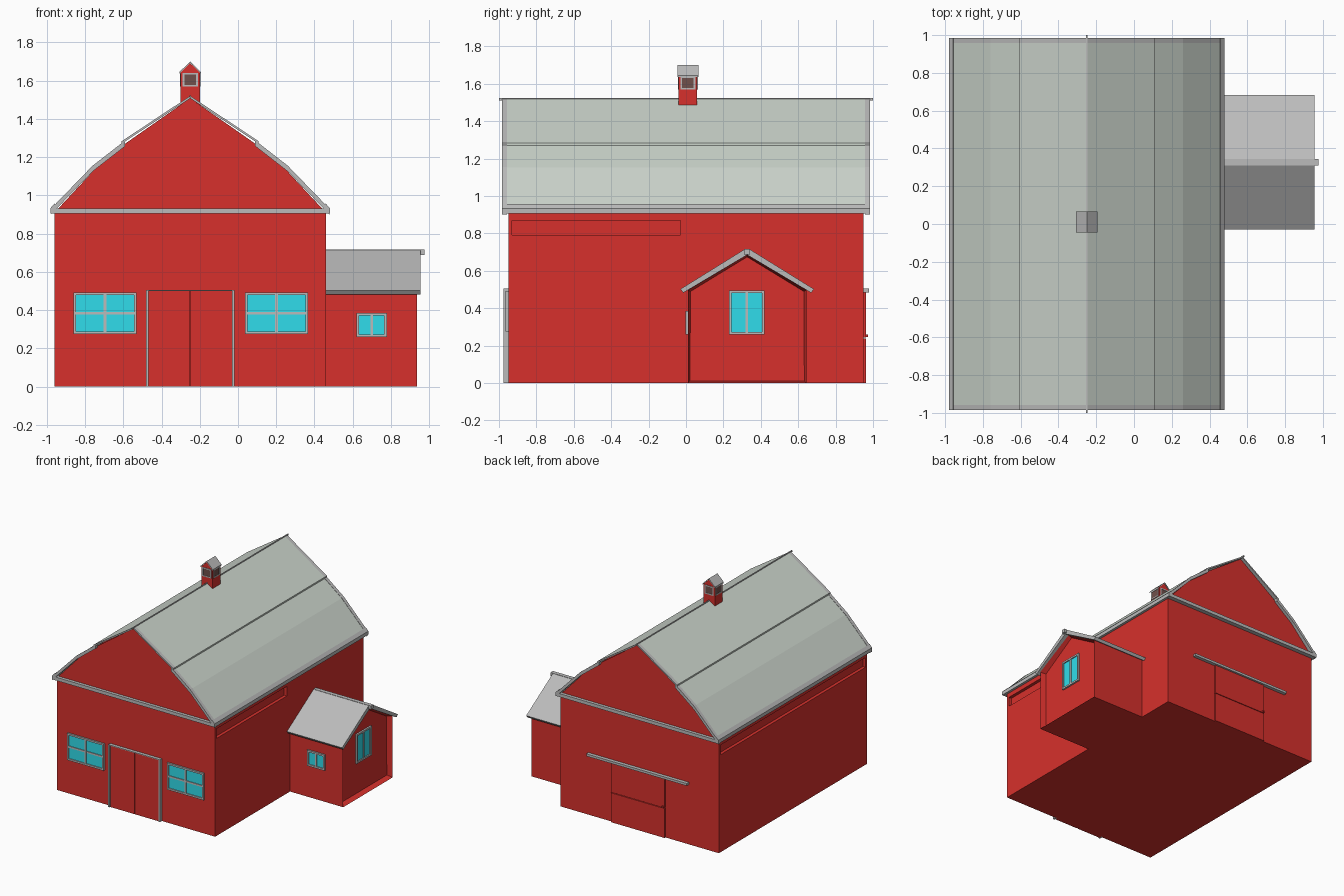
import bpy, bmesh

if "Cube" in bpy.data.objects:
    bpy.data.objects.remove(bpy.data.objects["Cube"])


def material(name, rgb):
    m = bpy.data.materials.new(name)
    m.diffuse_color = (*rgb, 1)
    m.use_nodes = True
    m.node_tree.nodes["Principled BSDF"].inputs["Base Color"].default_value = m.diffuse_color
    return m


RED = material("red", (0.68, 0.03, 0.025))
GREY = material("trim_grey", (0.5, 0.5, 0.5))
ROOF = material("roof_green_grey", (0.6, 0.66, 0.6))
BLUE = material("glass", (0.03, 0.72, 0.83))
DARK = material("dark", (0.16, 0.08, 0.07))
CX = -0.25  # barn centre line


def finish(name, bm, mat):
    bmesh.ops.recalc_face_normals(bm, faces=bm.faces)
    me = bpy.data.meshes.new(name)
    bm.to_mesh(me)
    bm.free()
    ob = bpy.data.objects.new(name, me)
    bpy.context.collection.objects.link(ob)
    me.materials.append(mat)
    return ob


def add_prism(bm, pts, axis, a, b):
    """Extrude a (horizontal, z) profile along axis from a to b."""
    put = (lambda u, z, t: (u, t, z)) if axis == 'y' else (lambda u, z, t: (t, u, z))
    ends = [[bm.verts.new(put(u, z, t)) for u, z in pts] for t in (a, b)]
    faces = [bm.faces.new(e) for e in ends]
    n = len(pts)
    for i in range(n):
        j = (i + 1) % n
        bm.faces.new((ends[0][i], ends[0][j], ends[1][j], ends[1][i]))
    return faces


def prism(name, pts, axis, a, b, mat):
    bm = bmesh.new()
    add_prism(bm, pts, axis, a, b)
    return finish(name, bm, mat)


def boxes(name, dims, mat):
    bm = bmesh.new()
    for x0, x1, y0, y1, z0, z1 in dims:
        add_prism(bm, [(x0, z0), (x1, z0), (x1, z1), (x0, z1)], 'y', y0, y1)
    return finish(name, bm, mat)


def window(name, axis, plane, out, u0, u1, z0, z1, cols=2, rows=1, pane=BLUE, w=0.014, d=0.014):
    """Framed window on the wall at axis = plane, facing direction out."""
    def slab(a, b, c, e, depth):
        p, q = sorted((plane - out * 0.004, plane + out * depth))
        return (a, b, p, q, c, e) if axis == 'y' else (p, q, a, b, c, e)
    bars = [slab(u0, u0 + w, z0, z1, d), slab(u1 - w, u1, z0, z1, d),
            slab(u0 + w, u1 - w, z0, z0 + w, d), slab(u0 + w, u1 - w, z1 - w, z1, d)]
    for i in range(1, cols):
        c = u0 + (u1 - u0) * i / cols
        bars.append(slab(c - w / 2, c + w / 2, z0 + w, z1 - w, d * 0.9))
    for i in range(1, rows):
        c = z0 + (z1 - z0) * i / rows
        bars.append(slab(u0 + w, u1 - w, c - w / 2, c + w / 2, d * 0.8))
    boxes(name + "_frame", bars, GREY)
    boxes(name + "_pane", [slab(u0 + w, u1 - w, z0 + w, z1 - w, d * 0.4)], pane)


def mirror_profile(half):
    """Half profile as (offset, z), eave to ridge, to a full profile."""
    return ([(CX - o, z) for o, z in half] +
            [(CX + o, z) for o, z in reversed(half) if o > 0])


def shell(pts, t):
    return pts + [(u, z - t) for u, z in reversed(pts)]


# Barn walls with long recessed panels under the eaves
body = boxes("barn_walls", [(-0.96, 0.46, -0.95, 0.95, 0, 0.91)], RED)
cut = boxes("recess_cutter", [(0.435, 0.6, -0.93, -0.03, 0.79, 0.868),
                              (-1.1, -0.935, -0.93, 0.93, 0.79, 0.868)], RED)
cut.hide_render = True
cut.hide_viewport = True
mod = body.modifiers.new("recess", 'BOOLEAN')
mod.operation = 'DIFFERENCE'
mod.solver = 'EXACT'
mod.object = cut

# Gable ends and eave belt
prism("gable", mirror_profile([(0.70, 0.92), (0.495, 1.14), (0.34, 1.27), (0, 1.508)]),
      'y', -0.96, 0.96, RED)
boxes("eave_belt", [(-0.98, 0.48, -0.985, 0.985, 0.905, 0.932)], GREY)

# Curved lower roof, thin upper roof, rake and eave trim
low = [(0.728, 0.93), (0.51, 1.155), (0.34, 1.287)]
up = [(0.358, 1.283), (0, 1.52)]
for s, side in ((-1, "left"), (1, "right")):
    lo = [(CX + s * o, z) for o, z in low]
    hi = [(CX + s * o, z) for o, z in up]
    prism(side + "_lower_roof", shell([(u, z - 0.003) for u, z in lo], 0.022), 'y', -0.957, 0.957, ROOF)
    prism(side + "_upper_roof", shell(hi, 0.012), 'y', -0.957, 0.957, ROOF)
    for e, end in ((-1, "front"), (1, "back")):
        a, b = sorted((e * 0.957, e * 0.985))
        prism(f"{side}_{end}_lower_rake", shell(lo, 0.03), 'y', a, b, GREY)
        prism(f"{side}_{end}_upper_rake", shell(hi, 0.013), 'y', a, b, GREY)
    prism(side + "_eave_trim", [(CX + s * o, z) for o, z in
          ((0.73, 0.92), (0.73, 0.934), (0.708, 0.957), (0.69, 0.92))], 'y', -0.985, 0.985, GREY)
boxes("ridge_cap", [(CX - 0.004, CX + 0.004, -1.0, 1.0, 1.511, 1.523)], GREY)

# Cupola
prism("cupola_body", [(-0.30, 1.46), (-0.20, 1.46), (-0.20, 1.645), (CX, 1.69), (-0.30, 1.645)],
      'y', -0.04, 0.06, RED)
prism("cupola_roof", shell([(-0.306, 1.645), (CX, 1.70), (-0.194, 1.645)], 0.009),
      'y', -0.046, 0.066, GREY)
for s in (-1, 1):
    window("cupola_end_opening", 'y', 0.01 + s * 0.05, s, -0.29, -0.21, 1.568, 1.64, 1, 1, DARK, 0.009, 0.004)
    window("cupola_side_opening", 'x', CX + s * 0.05, s, -0.03, 0.05, 1.568, 1.64, 1, 1, DARK, 0.009, 0.004)

# Side annex with a recessed end wall
AY = 0.327
bm = bmesh.new()
ends = add_prism(bm, [(0.01, 0), (0.644, 0), (0.644, 0.497), (AY, 0.69), (0.01, 0.497)], 'x', 0.45, 0.937)
bmesh.ops.recalc_face_normals(bm, faces=bm.faces)
bmesh.ops.inset_region(bm, faces=[ends[1]], thickness=0.016)
bmesh.ops.translate(bm, verts=ends[1].verts, vec=(-0.045, 0, 0))
finish("annex_walls", bm, RED)
for s, side in ((-1, "front"), (1, "back")):
    prism(f"annex_{side}_roof", [(AY + s * o, z) for o, z in
          ((0.357, 0.502), (0.012, 0.716), (0.0, 0.685), (0.342, 0.482))], 'x', 0.46, 0.955, GREY)
boxes("annex_ridge", [(0.46, 0.976, AY - 0.016, AY + 0.016, 0.688, 0.716)], GREY)

# Windows
window("front_left_window", 'y', -0.95, -1, -0.86, -0.53, 0.275, 0.492, 2, 2)
window("front_right_window", 'y', -0.95, -1, 0.036, 0.366, 0.275, 0.492, 2, 2)
window("annex_front_window", 'y', 0.01, -1, 0.62, 0.778, 0.258, 0.385, 2)
window("annex_end_window", 'x', 0.892, 1, 0.23, 0.42, 0.258, 0.495, 2)

# Front double door with grey posts
boxes("front_door_leaves", [(-0.47, -0.2525, -0.968, -0.945, 0, 0.5),
                            (-0.2475, -0.03, -0.968, -0.945, 0, 0.5)], RED)
boxes("front_door_frame", [(-0.482, -0.468, -0.976, -0.945, 0, 0.506),
                           (-0.032, -0.018, -0.976, -0.945, 0, 0.506),
                           (-0.468, -0.032, -0.976, -0.945, 0.5, 0.506)], GREY)

# Back sliding door with rail
boxes("back_door_panels", [(-0.48, 0.0, 0.945, 0.962, 0, 0.238),
                           (-0.48, 0.0, 0.945, 0.962, 0.243, 0.485)], RED)
boxes("back_door_handle", [(-0.478, -0.463, 0.955, 0.974, 0.245, 0.258)], RED)
boxes("back_door_rail", [(-0.69, 0.21, 0.945, 0.978, 0.485, 0.504)], GREY)
